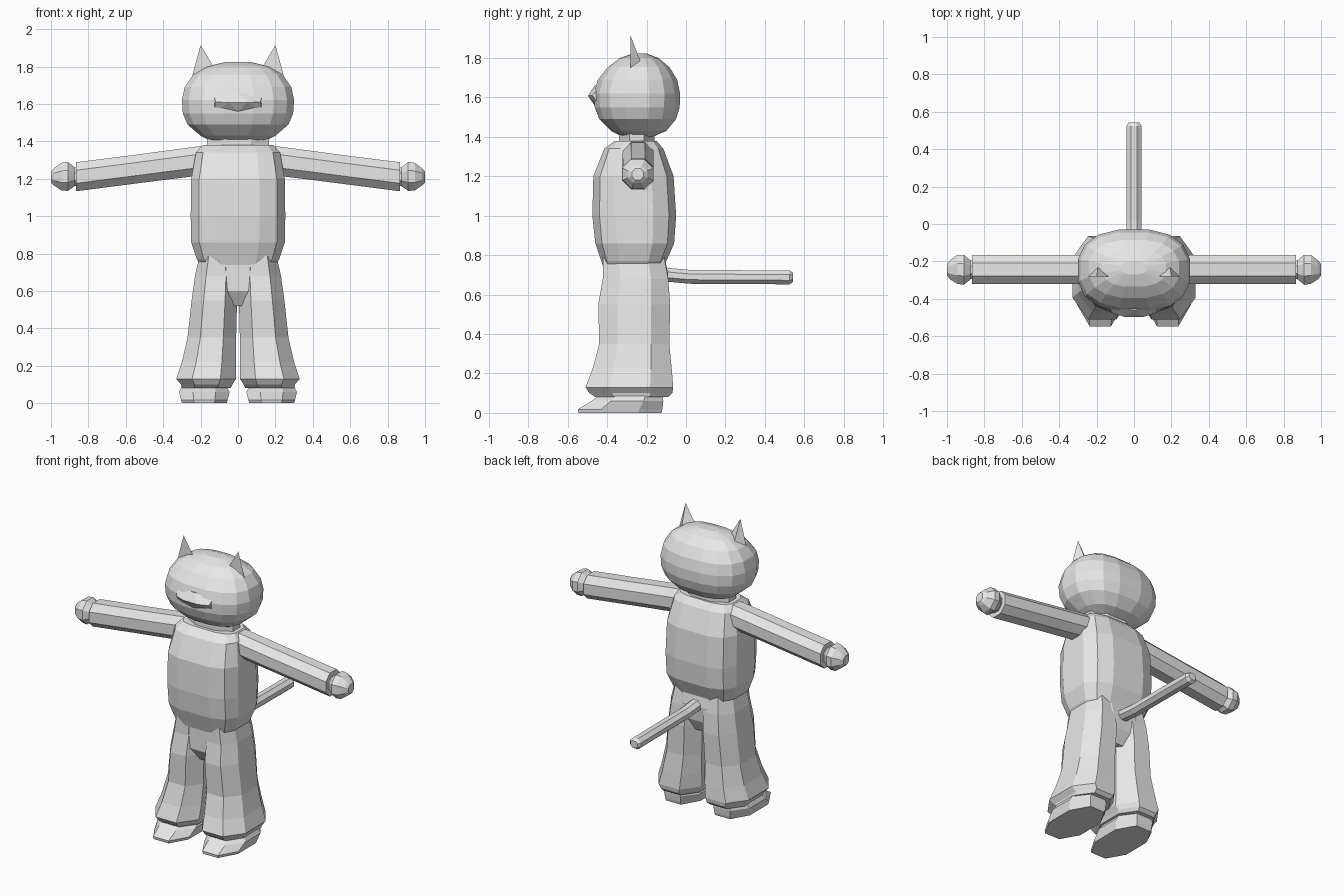
import bpy, bmesh, math

grey = bpy.data.materials.new("plain_grey")
grey.diffuse_color = (0.8, 0.8, 0.8, 1)


def finish(name, bm):
    bmesh.ops.recalc_face_normals(bm, faces=bm.faces)
    me = bpy.data.meshes.new(name)
    bm.to_mesh(me)
    bm.free()
    me.materials.append(grey)
    ob = bpy.data.objects.new(name, me)
    bpy.context.collection.objects.link(ob)
    return ob


def loft(name, axis, rings, n=8, p=1.0, side=1):
    """Skin rounded sections (pos, u0, u1, v0, v1) stacked along an axis."""
    def shape(c):
        return math.copysign(abs(c / math.cos(math.pi / n)) ** p, c)
    bm = bmesh.new()
    loops = []
    for pos, u0, u1, v0, v1 in rings:
        loop = []
        for i in range(n):
            a = (i + 0.5) * 2 * math.pi / n
            u = (u0 + u1) / 2 + (u1 - u0) / 2 * shape(math.cos(a))
            v = (v0 + v1) / 2 + (v1 - v0) / 2 * shape(math.sin(a))
            x, y, z = {"x": (pos, u, v), "y": (u, pos, v), "z": (u, v, pos)}[axis]
            loop.append(bm.verts.new((x * side, y, z)))
        loops.append(loop)
    for a, b in zip(loops, loops[1:]):
        for i in range(n):
            j = (i + 1) % n
            bm.faces.new((a[i], a[j], b[j], b[i]))
    bm.faces.new(loops[0])
    bm.faces.new(loops[-1])
    return finish(name, bm)


def solid(name, points, side=1):
    """Convex solid around a few points."""
    bm = bmesh.new()
    for x, y, z in points:
        bm.verts.new((x * side, y, z))
    bmesh.ops.convex_hull(bm, input=bm.verts)
    return finish(name, bm)


# Torso, neck and pelvis
loft("torso", "z", [
    (0.74, -0.20, 0.20, -0.42, -0.11), (0.77, -0.22, 0.22, -0.43, -0.10),
    (0.86, -0.25, 0.25, -0.46, -0.06), (1.00, -0.253, 0.253, -0.475, -0.05),
    (1.20, -0.25, 0.25, -0.47, -0.063), (1.34, -0.225, 0.225, -0.415, -0.115),
    (1.38, -0.19, 0.19, -0.36, -0.15)], 12, 0.6)
loft("neck", "z", [(1.34, -0.165, 0.165, -0.34, -0.16),
                   (1.45, -0.165, 0.165, -0.34, -0.16)])
loft("pelvis", "z", [
    (0.52, -0.08, 0.08, -0.37, -0.14), (0.60, -0.16, 0.16, -0.42, -0.10),
    (0.70, -0.19, 0.19, -0.42, -0.09), (0.80, -0.20, 0.20, -0.42, -0.11)], 12, 0.6)

# Head
loft("head", "z", [
    (1.395, -0.13, 0.13, -0.31, -0.18), (1.43, -0.20, 0.20, -0.38, -0.10),
    (1.49, -0.27, 0.27, -0.44, -0.05), (1.55, -0.295, 0.295, -0.463, -0.032),
    (1.62, -0.30, 0.30, -0.467, -0.03), (1.69, -0.285, 0.285, -0.447, -0.045),
    (1.755, -0.24, 0.24, -0.395, -0.085), (1.80, -0.17, 0.17, -0.335, -0.14),
    (1.823, -0.07, 0.07, -0.27, -0.20)], 16, 0.8)

# Muzzle ridge
solid("muzzle", [(-0.12, -0.475, 1.61), (-0.05, -0.497, 1.608), (0.05, -0.497, 1.608),
                 (0.12, -0.475, 1.61), (-0.13, -0.43, 1.66), (0.13, -0.43, 1.66),
                 (-0.13, -0.43, 1.55), (0.13, -0.43, 1.55),
                 (0, -0.464, 1.66), (0, -0.464, 1.56)])

# Mirrored parts
for label, s in (("left", 1), ("right", -1)):
    solid(label + "_ear", [(0.25, -0.28, 1.73), (0.12, -0.28, 1.78),
                           (0.19, -0.215, 1.74), (0.20, -0.282, 1.915)], s)
    loft(label + "_arm", "x", [
        (0.10, -0.32, -0.165, 1.22, 1.378), (0.22, -0.32, -0.165, 1.215, 1.372),
        (0.40, -0.322, -0.165, 1.193, 1.348), (0.58, -0.32, -0.165, 1.17, 1.324),
        (0.866, -0.32, -0.165, 1.133, 1.288)], 8, 0.9, s)
    loft(label + "_hand", "x", [
        (0.85, -0.295, -0.195, 1.16, 1.26), (0.873, -0.295, -0.195, 1.16, 1.26),
        (0.91, -0.325, -0.165, 1.135, 1.29), (0.945, -0.32, -0.165, 1.137, 1.285),
        (0.985, -0.295, -0.195, 1.165, 1.255), (1.0, -0.275, -0.215, 1.18, 1.24)],
        8, 1, s)
    # Flared trouser leg with a turned-in hem
    loft(label + "_leg", "z", [
        (0.08, 0.04, 0.30, -0.46, -0.09), (0.10, 0.03, 0.305, -0.49, -0.07),
        (0.13, 0.01, 0.33, -0.51, -0.065), (0.22, 0.01, 0.30, -0.475, -0.072),
        (0.35, 0.01, 0.27, -0.44, -0.085), (0.55, 0.005, 0.248, -0.445, -0.08),
        (0.68, 0.005, 0.23, -0.422, -0.09), (0.79, 0.02, 0.205, -0.42, -0.11)],
        8, 0.85, s)
    # Foot with a sloping toe
    loft(label + "_foot", "z", [
        (0.0, 0.06, 0.30, -0.545, -0.125), (0.018, 0.055, 0.305, -0.548, -0.12),
        (0.06, 0.045, 0.315, -0.48, -0.115), (0.11, 0.07, 0.29, -0.41, -0.12)],
        8, 0.9, s)

# Tail
loft("tail", "y", [
    (-0.16, -0.045, 0.045, 0.67, 0.755), (-0.09, -0.042, 0.042, 0.665, 0.735),
    (0.02, -0.04, 0.04, 0.655, 0.725), (0.525, -0.04, 0.04, 0.652, 0.722),
    (0.543, -0.027, 0.027, 0.664, 0.71)])
